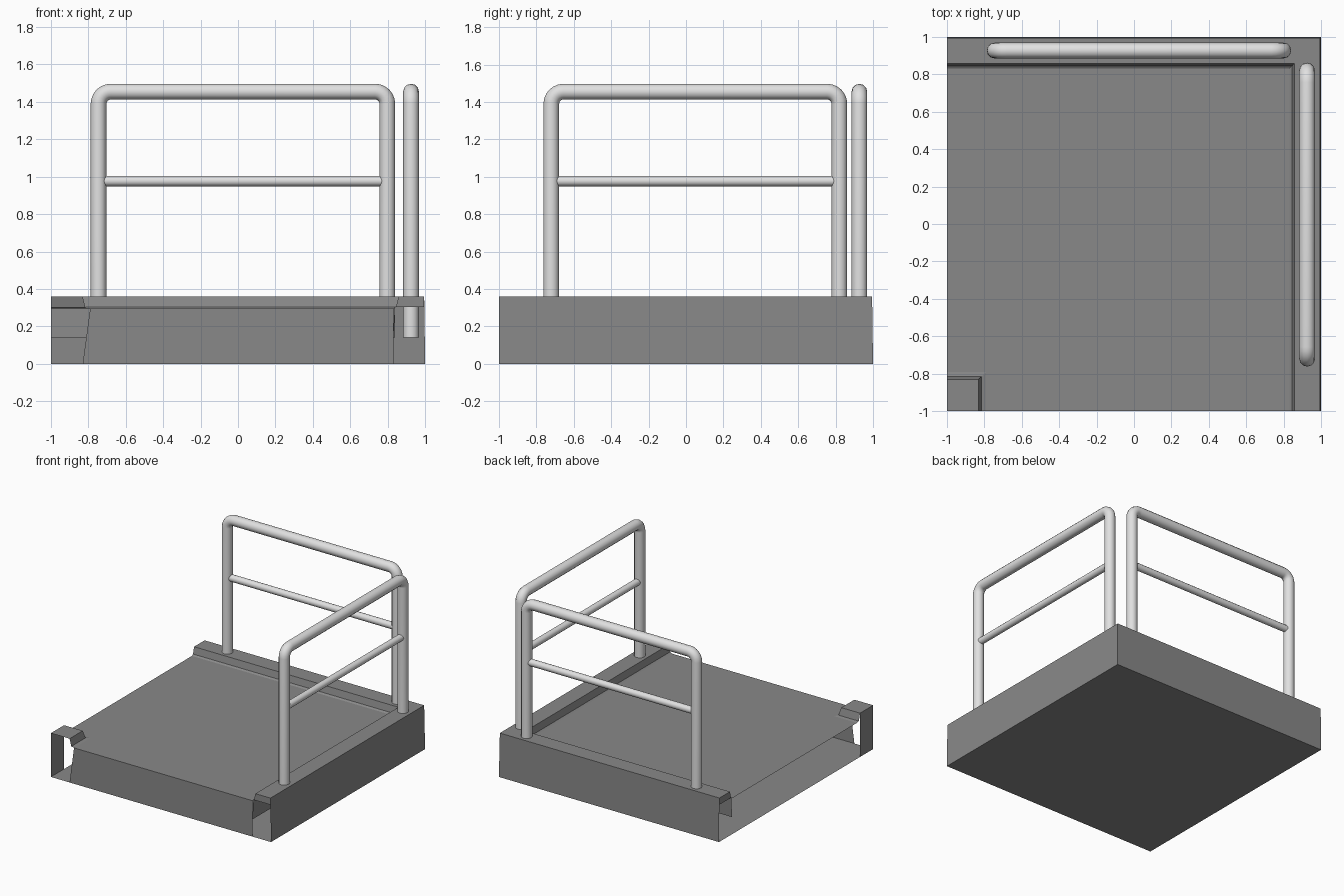
import bpy
import bmesh
import math

cube = bpy.data.objects.get("Cube")
if cube:
    bpy.data.objects.remove(cube, do_unlink=True)


def material(name, value):
    mat = bpy.data.materials.new(name)
    mat.use_nodes = True
    colour = (value, value, value, 1)
    mat.diffuse_color = colour
    mat.node_tree.nodes["Principled BSDF"].inputs["Base Color"].default_value = colour
    return mat


PLATFORM = material("platform grey", 0.25)
RAIL = material("rail light grey", 0.75)


def add_object(name, data, mat):
    obj = bpy.data.objects.new(name, data)
    bpy.context.collection.objects.link(obj)
    data.materials.append(mat)
    return obj


def sheet(name, faces):
    """Thin shell made of flat polygons."""
    bm = bmesh.new()
    for face in faces:
        bm.faces.new([bm.verts.new(p) for p in face])
    bmesh.ops.remove_doubles(bm, verts=bm.verts[:], dist=0.0005)
    mesh = bpy.data.meshes.new(name)
    bm.to_mesh(mesh)
    bm.free()
    return add_object(name, mesh, PLATFORM)


def corner_strip(name, profile):
    """Sweep (offset, height) points along two sides with a mitred corner."""
    def row(d, z):
        return [(-1, d, z), (d, d, z), (d, -1, z)]
    faces = []
    for a, b in zip(profile, profile[1:]):
        p, q = row(*a), row(*b)
        for i in range(2):
            faces.append([p[i], p[i + 1], q[i + 1], q[i]])
    return sheet(name, faces)


DECK, CURB, EDGE, NOTCH = 0.295, 0.36, 0.83, -0.79

# Hollow platform: floor, notched deck and front wall
sheet("floor", [[(-1, -1, 0), (-1, 1, 0), (1, 1, 0), (1, -1, 0)]])
sheet("deck", [[(x, y, DECK) for x, y in (
    (NOTCH, -1), (EDGE, -1), (EDGE, EDGE), (-1, EDGE), (-1, NOTCH), (NOTCH, NOTCH))]])
sheet("front_wall", [[(-EDGE, -1, 0), (EDGE, -1, 0), (EDGE, -1, DECK), (NOTCH, -1, DECK)]])

# Outer walls and raised curb on two sides
corner_strip("outer_walls_and_curb", [
    (1, 0), (0.995, CURB), (0.858, CURB), (0.845, 0.305), (EDGE, DECK)])
corner_strip("inner_skirt", [(0.84, 0.3), (EDGE, 0.14)])
end = [(0.995, CURB), (0.858, CURB), (0.845, 0.305), (0.995, 0.305)]
sheet("curb_ends", [[(d, -1, z) for d, z in end], [(-1, d, z) for d, z in reversed(end)]])

# Small raised corner with one side panel
corner_strip("corner_cap", [(NOTCH, DECK), (-0.815, 0.3), (-0.83, CURB), (-1, CURB)])
sheet("corner_panel", [[(-1, -1, 0), (-1, -1, CURB), (-1, -EDGE, CURB), (-1, -EDGE, 0)]])


def tube(name, points, radius):
    curve = bpy.data.curves.new(name, "CURVE")
    curve.dimensions = "3D"
    curve.bevel_depth = radius
    curve.bevel_resolution = 4
    curve.use_fill_caps = True
    spline = curve.splines.new("POLY")
    spline.points.add(len(points) - 1)
    for point, co in zip(spline.points, points):
        point.co = (*co, 1)
    obj = add_object(name, curve, RAIL)
    bpy.ops.object.select_all(action="DESELECT")
    obj.select_set(True)
    bpy.context.view_layer.objects.active = obj
    bpy.ops.object.convert(target="MESH")
    bpy.ops.object.shade_smooth_by_angle(angle=math.radians(40))


def railing(name, start, stop, place):
    """Bent hoop with a thinner middle bar."""
    bottom, top, bend, steps = 0.14, 1.455, 0.065, 6
    path = [(start, bottom)]
    for centre, first in ((start + bend, math.pi), (stop - bend, math.pi / 2)):
        for i in range(steps + 1):
            a = first - i / steps * math.pi / 2
            path.append((centre + bend * math.cos(a), top - bend + bend * math.sin(a)))
    path.append((stop, bottom))
    tube(name + "_hoop", [place(t, z) for t, z in path], 0.042)
    tube(name + "_middle_bar", [place(t, 0.977) for t in (start, stop)], 0.028)


# Railings stand on the back and side curbs
railing("back_railing", -0.745, 0.798, lambda t, z: (t, 0.927, z))
railing("side_railing", -0.72, 0.82, lambda t, z: (0.925, t, z))
